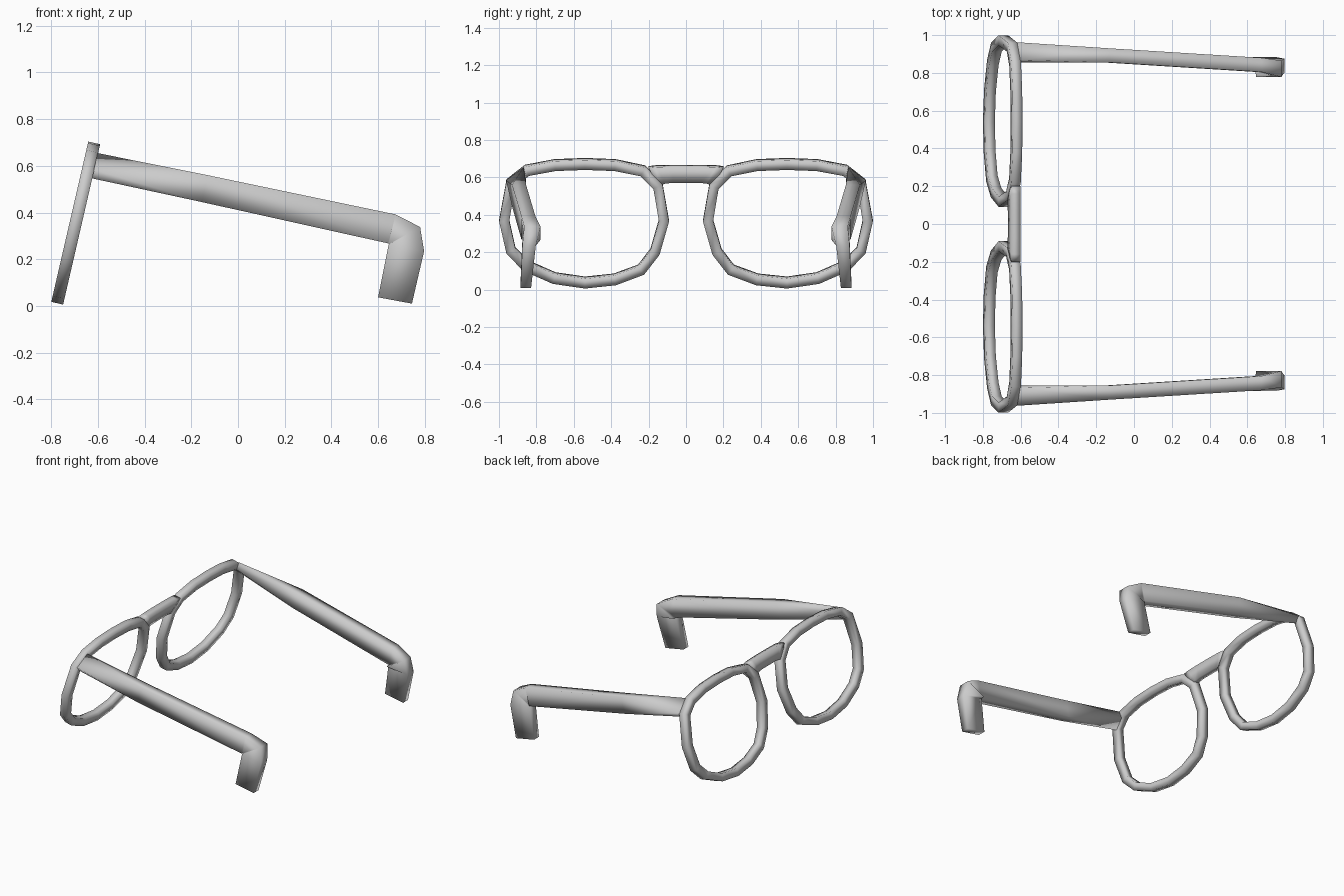
import bpy, bmesh, math
from mathutils import Vector

if "Cube" in bpy.data.objects:
    bpy.data.objects.remove(bpy.data.objects["Cube"], do_unlink=True)

grey = bpy.data.materials.new("frame_grey")
grey.use_nodes = True
grey.diffuse_color = (0.6, 0.6, 0.6, 1)
grey.node_tree.nodes["Principled BSDF"].inputs["Base Color"].default_value = (0.6, 0.6, 0.6, 1)

TILT = math.radians(13)
NORMAL = Vector((math.cos(TILT), 0, -math.sin(TILT)))


def box_ring(top, low, half):
    """Four-sided cross-section between two edge midpoints."""
    return [top - half, top + half, low + half, low - half]


def loft(name, rings, closed=False):
    """Skin a row of four-sided rings, with softened shading."""
    bm = bmesh.new()
    loops = [[bm.verts.new(p) for p in r] for r in rings]
    pairs = list(zip(loops, loops[1:]))
    if closed:
        pairs.append((loops[-1], loops[0]))
    else:
        bm.faces.new(loops[0])
        bm.faces.new(loops[-1])
    for p, q in pairs:
        for i in range(4):
            j = (i + 1) % 4
            bm.faces.new((p[i], p[j], q[j], q[i]))
    bmesh.ops.recalc_face_normals(bm, faces=bm.faces)
    for face in bm.faces:
        face.smooth = True
    mesh = bpy.data.meshes.new(name)
    bm.to_mesh(mesh)
    bm.free()
    mesh.materials.append(grey)
    bpy.context.collection.objects.link(bpy.data.objects.new(name, mesh))


def on_plane(y, z):
    """Point on the tilted plane of the lenses."""
    return Vector((-0.777 + math.tan(TILT) * z, y, z))


# Centre line of one rim (y, z)
RIM = [(0.54, 0.672), (0.70, 0.666), (0.85, 0.638), (0.936, 0.572),
       (0.972, 0.37), (0.936, 0.21), (0.855, 0.128), (0.705, 0.062),
       (0.54, 0.038), (0.38, 0.055), (0.24, 0.107), (0.166, 0.203),
       (0.118, 0.37), (0.15, 0.556), (0.23, 0.635), (0.38, 0.666)]

# Temple root on the back of the rim corner (y, z)
ROOT = [(0.868, 0.66), (0.962, 0.59), (0.925, 0.552), (0.855, 0.61)]

# Temple stations: upper (x, z), lower (x, z), inner y, outer y
TEMPLE = [((-0.13, 0.56), (-0.155, 0.445), 0.855, 0.93),
          ((0.675, 0.392), (0.643, 0.268), 0.805, 0.88),
          ((0.78, 0.338), (0.647, 0.266), 0.778, 0.865),
          ((0.797, 0.235), (0.645, 0.262), 0.803, 0.875),
          ((0.745, 0.01), (0.60, 0.037), 0.828, 0.885)]

for side, word in ((1, "back"), (-1, "front")):
    # Rim
    path = [on_plane(side * y, z) for y, z in RIM]
    rings = []
    for i, p in enumerate(path):
        ahead = (path[(i + 1) % len(path)] - p).normalized()
        behind = (p - path[i - 1]).normalized()
        radial = NORMAL.cross(ahead + behind).normalized() * 0.027
        rings.append(box_ring(p + radial, p - radial, NORMAL * 0.026))
    loft(word + "_rim", rings, closed=True)

    # Temple with hooked ear end
    rings = [[on_plane(side * y, z) + NORMAL * 0.024 for y, z in ROOT]]
    for (tx, tz), (lx, lz), y_in, y_out in TEMPLE:
        mid = side * (y_in + y_out) / 2
        half = Vector((0, side * (y_out - y_in) / 2, 0))
        rings.append(box_ring(Vector((tx, mid, tz)), Vector((lx, mid, lz)), half))
    loft(word + "_temple", rings)

# Bridge flaring into the rims: upper (y, z), lower (y, z)
HALF_BRIDGE = [((0.20, 0.655), (0.145, 0.56)), ((0.16, 0.66), (0.11, 0.573)),
               ((0.07, 0.662), (0.07, 0.576))]
MIRRORED = [((-t[0], t[1]), (-b[0], b[1])) for t, b in reversed(HALF_BRIDGE)]
loft("bridge", [box_ring(on_plane(*t), on_plane(*b), NORMAL * 0.025)
                for t, b in HALF_BRIDGE + MIRRORED])
